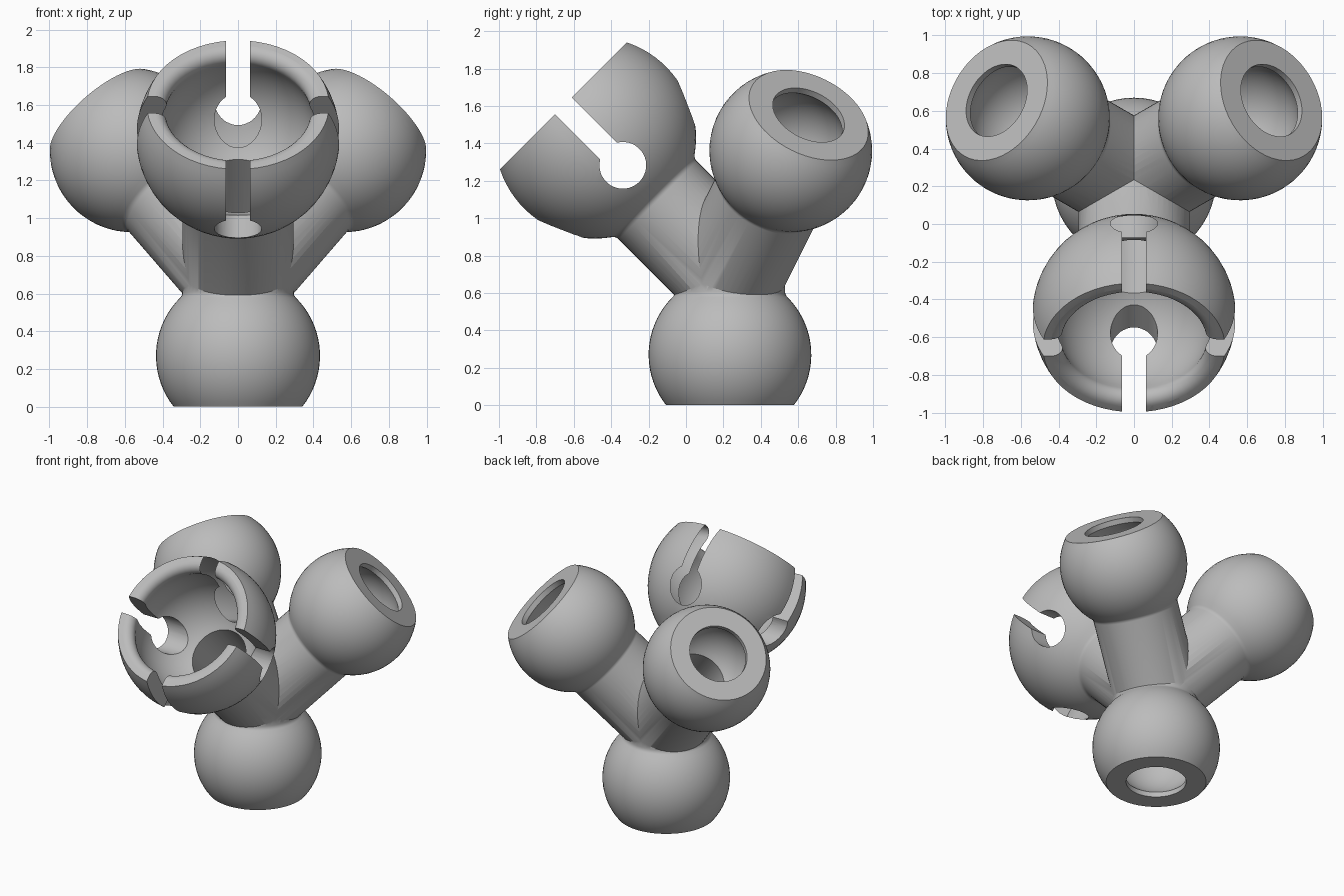
import bpy, bmesh
from math import pi, sqrt, sin, cos, atan2, radians
from mathutils import Matrix, Vector

if "Cube" in bpy.data.objects:
    bpy.data.objects.remove(bpy.data.objects["Cube"])

HUB = Vector((0, 0.235, 0.71))
NECK, BALL, CUP, CAVITY, BORE = 0.295, 0.435, 0.54, 0.42, 0.2
SIDES = 56

grey = bpy.data.materials.new("plain_grey")
grey.use_nodes = True
grey.diffuse_color = (0.5, 0.5, 0.5, 1)
grey.node_tree.nodes["Principled BSDF"].inputs["Base Color"].default_value = (0.5, 0.5, 0.5, 1)


def arc(r0, z0, radius, a, b, steps):
    """Points (r, z) on a circle, from angle a to angle b."""
    angles = [a + (b - a) * i / steps for i in range(steps + 1)]
    return [(r0 + radius * cos(t), z0 + radius * sin(t)) for t in angles]


def add_object(name, bm, matrix):
    bmesh.ops.recalc_face_normals(bm, faces=bm.faces)
    mesh = bpy.data.meshes.new(name)
    bm.to_mesh(mesh)
    bm.free()
    mesh.transform(matrix)
    mesh.materials.append(grey)
    obj = bpy.data.objects.new(name, mesh)
    bpy.context.collection.objects.link(obj)
    return obj


def lathe(name, profile, matrix):
    bm = bmesh.new()
    verts = [bm.verts.new((r, 0, z)) for r, z in profile]
    edges = [bm.edges.new(pair) for pair in zip(verts, verts[1:])]
    bmesh.ops.spin(bm, geom=verts + edges, cent=(0, 0, 0), axis=(0, 0, 1),
                   angle=2 * pi, steps=SIDES)
    bmesh.ops.remove_doubles(bm, verts=bm.verts, dist=1e-5)
    return add_object(name, bm, matrix)


def knob(name, matrix, length, radius, cut):
    """Neck from the hub, small fillet, then a sphere sliced flat at the end."""
    f = 0.04
    fr = NECK + f
    fz = -sqrt((radius + f) ** 2 - fr ** 2)
    low = atan2(fz, fr)
    top = atan2(cut, sqrt(radius ** 2 - cut ** 2))
    profile = [(0, 0), (NECK, 0)]
    profile += arc(fr, length + fz, f, pi, pi + low, 5)
    profile += arc(0, length, radius, low, top, 18)[1:]
    profile.append((0, length + cut))
    return lathe(name, profile, matrix)


def hollow(name, matrix, length):
    """Bore, round chamber and mouth of a ball arm."""
    r, mouth = 0.31, 0.205
    low = atan2(-sqrt(r * r - BORE * BORE), BORE)
    top = atan2(sqrt(r * r - mouth * mouth), mouth)
    profile = [(0, 0), (BORE, 0)] + arc(0, length, r, low, top, 16)
    profile += [(mouth, length + 0.5), (0, length + 0.5)]
    return lathe(name, profile, matrix)


def cup_hollow(name, matrix, length):
    """Bore and round chamber of the socket, opening with a rounded lip."""
    f, rim = 0.06, 0.24
    fz = rim - f
    fr = sqrt((CAVITY + f) ** 2 - fz ** 2)
    low = atan2(-sqrt(CAVITY ** 2 - BORE ** 2), BORE)
    top = atan2(fz, fr)
    profile = [(0, 0), (BORE, 0)] + arc(0, length, CAVITY, low, top, 20)
    profile += arc(fr, length + fz, f, pi + top, pi / 2, 8)[1:]
    profile += [(fr, length + 0.5), (0, length + 0.5)]
    return lathe(name, profile, matrix)


def slot(name, matrix):
    """Keyhole prism: round end and straight slit, running along local x."""
    r, w = 0.125, 0.0625
    a = atan2(sqrt(r * r - w * w), w)
    outline = arc(0, 0, r, a, -pi - a, 32) + [(-w, 0.8), (w, 0.8)]
    bm = bmesh.new()
    face = bm.faces.new([bm.verts.new((-0.7, u, v)) for u, v in outline])
    new = bmesh.ops.extrude_face_region(bm, geom=[face])["geom"]
    bmesh.ops.translate(bm, vec=(1.4, 0, 0),
                        verts=[v for v in new if isinstance(v, bmesh.types.BMVert)])
    return add_object(name, bm, matrix)


def combine(body, tool, operation):
    mod = body.modifiers.new(tool.name, "BOOLEAN")
    mod.operation, mod.solver, mod.object = operation, "EXACT", tool
    bpy.context.view_layer.objects.active = body
    bpy.ops.object.modifier_apply(modifier=mod.name)
    bpy.data.objects.remove(tool)


def direction(turn, tilt):
    return (Matrix.Translation(HUB) @ Matrix.Rotation(radians(turn), 4, "Z")
            @ Matrix.Rotation(radians(tilt), 4, "X"))


# Arms: one foot ball, two raised balls at the back, one socket at the front
balls = [("foot_ball", direction(0, 180), 0.44),
         ("left_ball", direction(120, 45), 0.92),
         ("right_ball", direction(-120, 45), 0.92)]
front, reach = direction(0, 45), 1.02

body = knob("ball_and_socket_connector", front, reach, CUP, 0.24)
for name, matrix, length in balls:
    combine(body, knob(name, matrix, length, BALL, 0.27), "UNION")

# Hollow insides
combine(body, cup_hollow("socket_hollow", front, reach), "DIFFERENCE")
for name, matrix, length in balls:
    combine(body, hollow(name + "_hollow", matrix, length), "DIFFERENCE")

# Crossed keyhole slots in the socket
for quarter in (0, 90):
    place = (front @ Matrix.Translation((0, 0, reach - 0.21))
             @ Matrix.Rotation(radians(quarter), 4, "Z"))
    combine(body, slot("keyhole_slot", place), "DIFFERENCE")

# Smooth shading with sharp cut edges
bpy.ops.object.select_all(action="DESELECT")
body.select_set(True)
bpy.context.view_layer.objects.active = body
bpy.ops.object.shade_smooth_by_angle(angle=radians(30))
